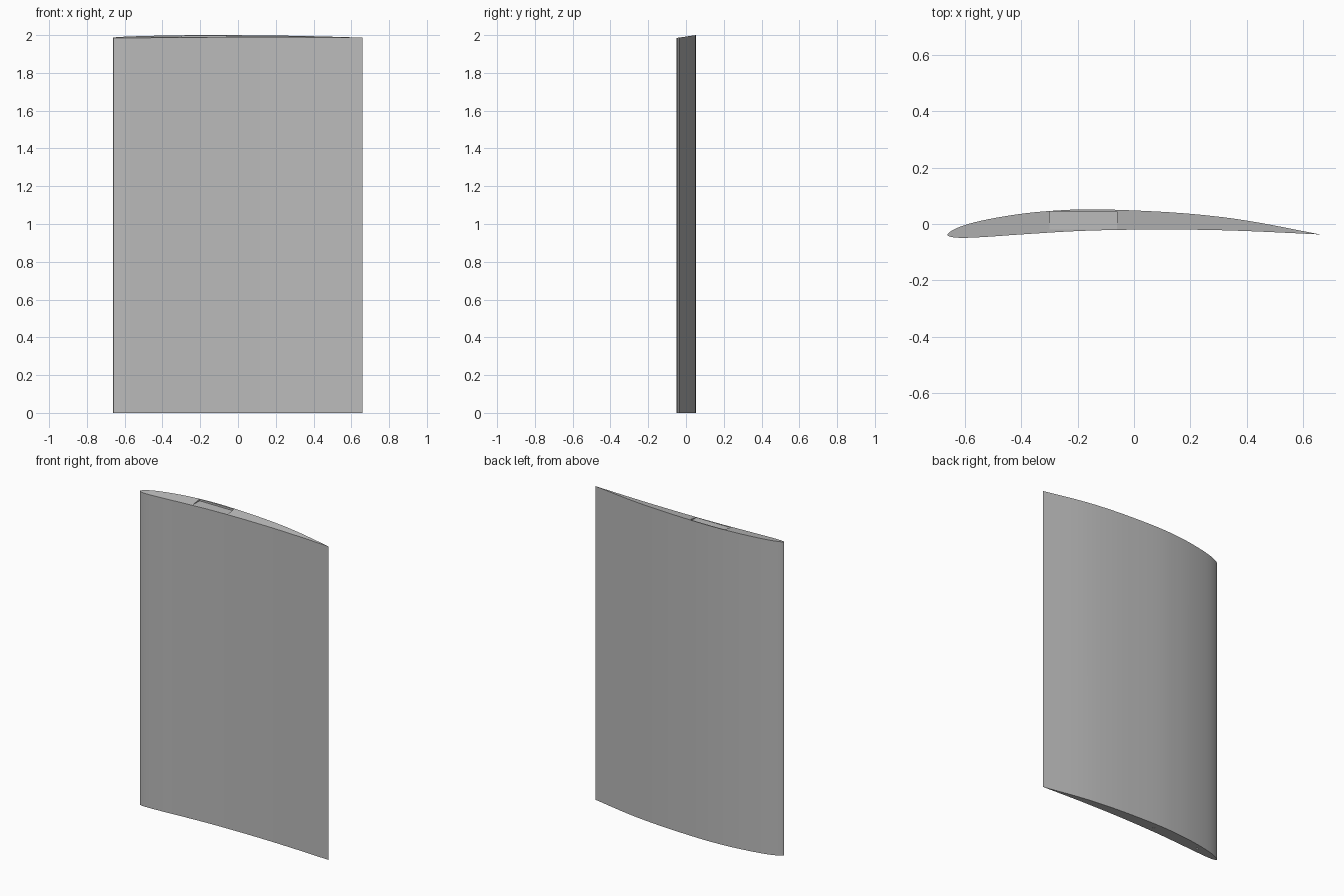
import bpy
import bmesh
from mathutils import Vector

default = bpy.data.objects.get("Cube")
if default:
    bpy.data.objects.remove(default, do_unlink=True)

grey = bpy.data.materials.new("plain grey")
grey.use_nodes = True
COLOUR = (0.5, 0.5, 0.5, 1)
grey.diffuse_color = COLOUR
grey.node_tree.nodes["Principled BSDF"].inputs["Base Color"].default_value = COLOUR

# Airfoil section: trailing edge, over the back, round the nose, along the front
SECTION = [(0.66, -0.037), (0.4, 0.012), (0.2, 0.036), (0, 0.048), (-0.17, 0.052),
           (-0.3, 0.046), (-0.4, 0.036), (-0.5, 0.02), (-0.58, 0.002), (-0.635, -0.018),
           (-0.66, -0.036), (-0.65, -0.045), (-0.61, -0.049), (-0.53, -0.046),
           (-0.4, -0.037), (-0.2, -0.025), (0, -0.02), (0.2, -0.02), (0.4, -0.025),
           (0.66, -0.037)]


def smooth_path(points, steps):
    """Spline through the points, open at the sharp trailing edge."""
    p = [Vector(q) for q in points]
    p = [2 * p[0] - p[1]] + p + [2 * p[-1] - p[-2]]
    path = []
    for a, b, c, d in zip(p, p[1:], p[2:], p[3:]):
        for i in range(steps):
            t = i / steps
            path.append(0.5 * (2 * b + (c - a) * t + (2 * a - 5 * b + 4 * c - d) * t**2
                               + (3 * b - a - 3 * c + d) * t**3))
    return path


def top_height(y):
    return 2.0 + (y - 0.052) * 0.15


# Wing panel with a slanted top end
bm = bmesh.new()
outline = smooth_path(SECTION, 5)
low = [bm.verts.new((x, y, 0)) for x, y in outline]
high = [bm.verts.new((x, y, top_height(y))) for x, y in outline]
bm.faces.new(low)
bm.faces.new(high)
for i in range(len(low)):
    j = (i + 1) % len(low)
    bm.faces.new((low[i], low[j], high[j], high[i]))
bmesh.ops.recalc_face_normals(bm, faces=bm.faces)
mesh = bpy.data.meshes.new("wing_panel")
bm.to_mesh(mesh)
bm.free()
wing = bpy.data.objects.new("wing_panel", mesh)
bpy.context.collection.objects.link(wing)
mesh.materials.append(grey)


def cut(cutter):
    cutter.hide_render = True
    cutter.data.materials.append(grey)
    mod = wing.modifiers.new("cut", "BOOLEAN")
    mod.operation = "DIFFERENCE"
    mod.solver = "EXACT"
    mod.object = cutter
    bpy.ops.object.select_all(action="DESELECT")
    bpy.context.view_layer.objects.active = wing
    wing.select_set(True)
    bpy.ops.object.modifier_apply(modifier=mod.name)
    bpy.data.objects.remove(cutter, do_unlink=True)


# Shallow level pocket in the top end
bpy.ops.mesh.primitive_cube_add(size=1, location=(-0.18, 0.0125, 2.0375))
pocket = bpy.context.object
pocket.name = "pocket_cutter"
pocket.scale = (0.24, 0.063, 0.1)
cut(pocket)

# Two pin holes in the bottom end
for x, y in ((-0.14, 0.012), (-0.49, -0.012)):
    bpy.ops.mesh.primitive_cylinder_add(vertices=12, radius=0.007, depth=0.08,
                                        location=(x, y, 0))
    bpy.context.object.name = "pin_hole_cutter"
    cut(bpy.context.object)

bpy.ops.object.shade_smooth_by_angle(angle=0.5)
